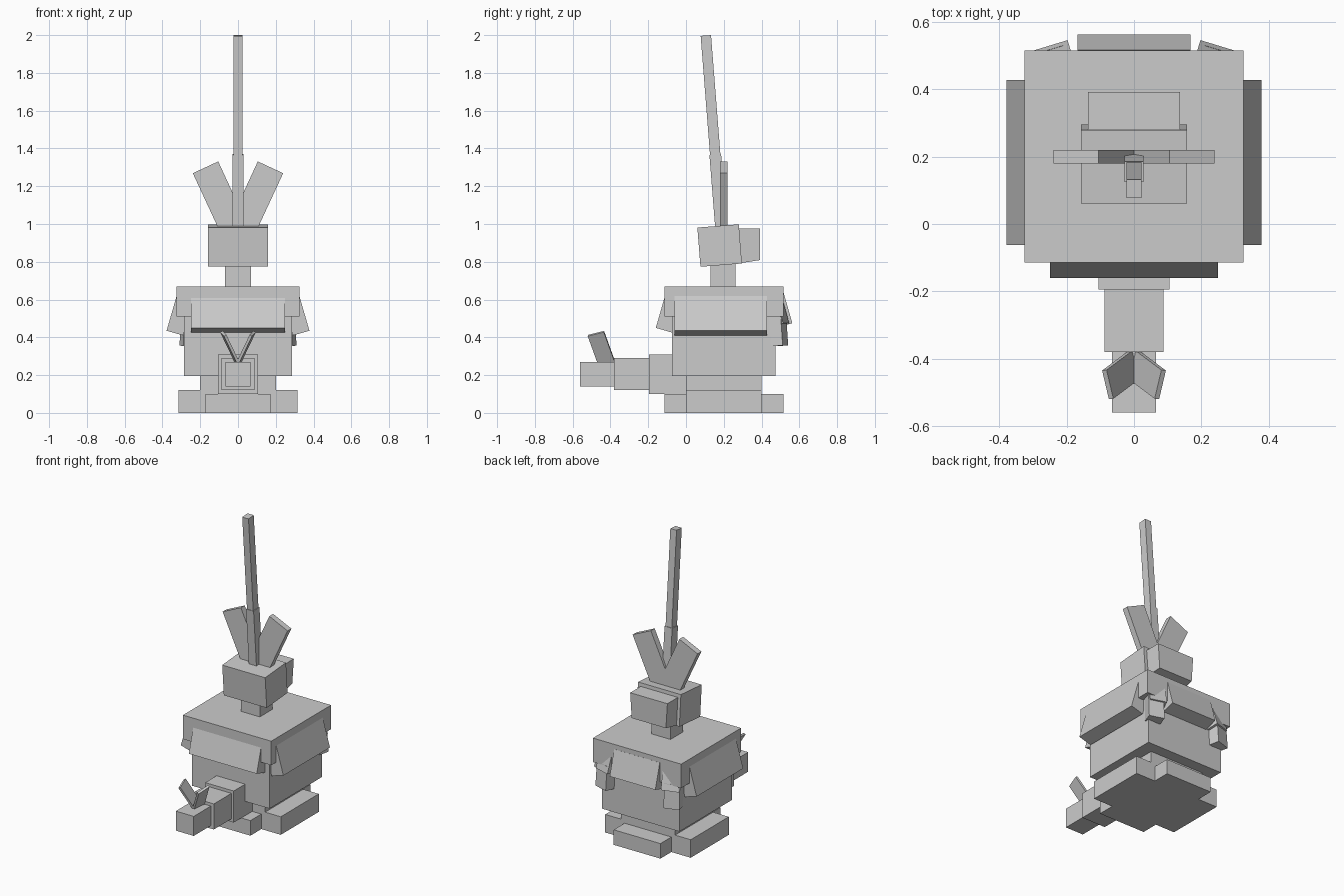
import bpy, bmesh
from math import radians
from mathutils import Matrix, Vector

cube = bpy.data.objects.get("Cube")
if cube:
    bpy.data.objects.remove(cube, do_unlink=True)

grey = bpy.data.materials.new("plain_grey")
grey.use_nodes = True
colour = (0.6, 0.6, 0.6, 1)
grey.diffuse_color = colour
grey.node_tree.nodes["Principled BSDF"].inputs["Base Color"].default_value = colour


def block(name, size, matrix, taper=None):
    """Unit cube scaled to size, optionally reshaped, then placed."""
    bm = bmesh.new()
    bmesh.ops.create_cube(bm, size=1)
    bmesh.ops.scale(bm, vec=size, verts=bm.verts)
    if taper:
        for v in bm.verts:
            taper(v.co)
    bm.transform(matrix)
    mesh = bpy.data.meshes.new(name)
    bm.to_mesh(mesh)
    bm.free()
    mesh.materials.append(grey)
    obj = bpy.data.objects.new(name, mesh)
    bpy.context.scene.collection.objects.link(obj)
    return obj


def span(name, half_x, y0, y1, z0, z1, x=0):
    """Upright box given by its extents."""
    centre = Matrix.Translation((x, (y0 + y1) / 2, (z0 + z1) / 2))
    return block(name, (half_x * 2, y1 - y0, z1 - z0), centre)


def beam(name, start, end, width_dir, width, thick):
    """Box running from start to end, its width along width_dir."""
    start, end = Vector(start), Vector(end)
    w = (end - start).normalized()
    u = Vector(width_dir)
    u = (u - w * u.dot(w)).normalized()
    v = w.cross(u)
    m = Matrix((u, v, w)).transposed().to_4x4()
    return block(name, (width, thick, (end - start).length),
                 Matrix.Translation((start + end) / 2) @ m)


def flap(name, x, y, z, yaw, width, height, thick=0.09):
    """Sloped panel placed by the middle of its outer lower edge."""
    m = (Matrix.Translation((x, y, z)) @ Matrix.Rotation(radians(yaw), 4, 'Z')
         @ Matrix.Rotation(radians(-16), 4, 'X')
         @ Matrix.Translation((0, thick / 2, height / 2)))
    return block(name, (width, thick, height), m)


# Base and body
span("base_core", 0.2, 0, 0.4, 0, 0.2)
span("front_foot", 0.172, -0.115, 0.1, 0, 0.1)
span("back_foot", 0.172, 0.3, 0.515, 0, 0.1)
span("body", 0.285, -0.075, 0.475, 0.195, 0.52)
span("shoulder_slab", 0.325, -0.115, 0.515, 0.51, 0.67)

# Stepped snout
span("snout_rear", 0.105, -0.195, 0.0, 0.1, 0.31)
span("snout_middle", 0.088, -0.38, -0.19, 0.12, 0.29)
span("snout_tip", 0.066, -0.56, -0.375, 0.14, 0.27)

# Sloped skirt panels
flap("front_panel", 0, -0.16, 0.45, 0, 0.5, 0.2)
flap("back_panel", 0, 0.563, 0.475, 180, 0.336, 0.17)

# Neck and tilted head
span("neck", 0.07, 0.13, 0.263, 0.66, 0.8)
block("head", (0.316, 0.22, 0.208),
      Matrix.Translation((0, 0.178, 0.886)) @ Matrix.Rotation(radians(4.5), 4, 'X'))


def narrow_back(co):
    if co.y > 0 and co.z < 0:
        co.z += 0.018
        co.x *= 0.92


block("head_back", (0.274, 0.115, 0.184), Matrix.Translation((0, 0.334, 0.883)), narrow_back)

# Mast
beam("mast_lower", (0, 0.188, 0.95), (0, 0.155, 1.367), (1, 0, 0), 0.056, 0.062)
beam("mast_upper", (0, 0.16, 1.3), (0, 0.105, 1.998), (1, 0, 0), 0.046, 0.055)

# Mirrored parts
for side, s in (("left", 1), ("right", -1)):
    span(side + "_foot", 0.07, 0, 0.4, 0, 0.12, x=s * 0.245)
    flap(side + "_panel", s * 0.378, 0.183, 0.435, s * 90, 0.49, 0.2)
    flap(side + "_corner_panel", s * 0.25, 0.53, 0.475, 180 - s * 17, 0.11, 0.17)
    block(side + "_corner_tab", (0.1, 0.065, 0.16),
          Matrix.Translation((s * 0.25, 0.49, 0.435))
          @ Matrix.Rotation(radians(-s * 17), 4, 'Z')
          @ Matrix.Rotation(radians(4), 4, 'X'))
    beam(side + "_crest", (s * 0.02, 0.2, 0.972), (s * 0.172, 0.2, 1.3), (1, 0, 0), 0.148, 0.04)
    beam(side + "_snout_fin", (s * 0.002, -0.42, 0.262), (s * 0.078, -0.477, 0.42),
         (-s * 0.02, -0.09, -0.02), 0.09, 0.015)
